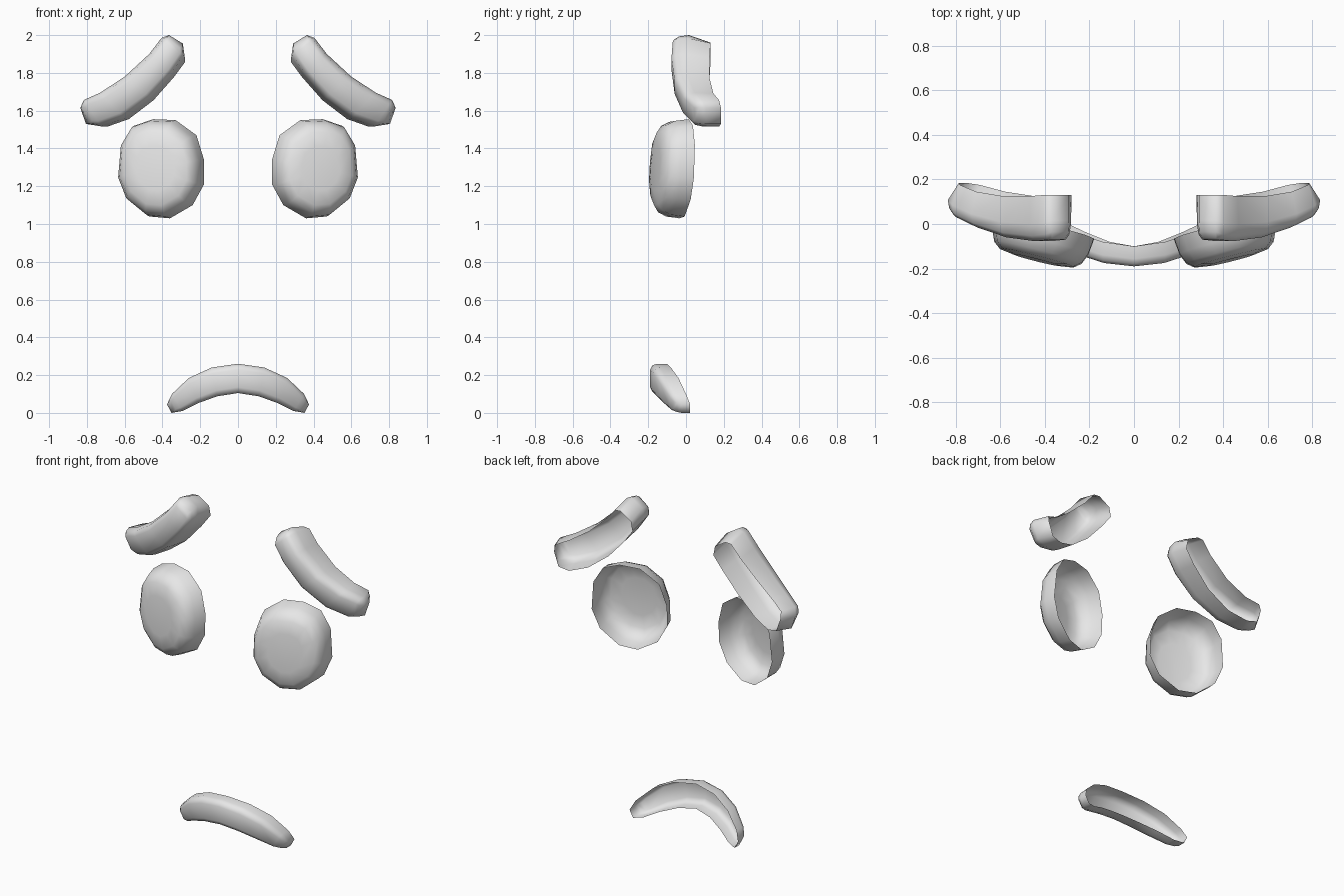
import bpy, bmesh
from mathutils import Vector

if "Cube" in bpy.data.objects:
    bpy.data.objects.remove(bpy.data.objects["Cube"])

grey = bpy.data.materials.new("plain_grey")
grey.diffuse_color = (0.8, 0.8, 0.8, 1)
grey.use_nodes = True
grey.node_tree.nodes["Principled BSDF"].inputs["Base Color"].default_value = grey.diffuse_color


def loft(name, loops, side=1):
    """Join closed loops from the open back rim to the front, then close the front with a strip."""
    bm = bmesh.new()
    rings = [[bm.verts.new((p[0] * side, p[1], p[2])) for p in lp] for lp in loops]
    n = len(rings[0])
    for a, b in zip(rings, rings[1:]):
        for i in range(n):
            j = (i + 1) % n
            bm.faces.new((a[i], a[j], b[j], b[i]))
    last = rings[-1]
    front = [bm.faces.new((last[i], last[i + 1], last[n - 2 - i], last[n - 1 - i]))
             for i in range(n // 2 - 1)]
    bmesh.ops.recalc_face_normals(bm, faces=bm.faces[:])
    if sum(f.normal.y * f.calc_area() for f in front) > 0:
        bmesh.ops.reverse_faces(bm, faces=bm.faces[:])
    for f in bm.faces:
        f.smooth = True
    me = bpy.data.meshes.new(name)
    bm.to_mesh(me)
    bm.free()
    me.materials.append(grey)
    ob = bpy.data.objects.new(name, me)
    bpy.context.collection.objects.link(ob)


def band_loops(stations, shift):
    """Stations hold upper x, z, lower x, z, front y, rim y; shift gives the rim offset."""
    def ring(depth, pinch, end_pull, rim):
        up, lo = [], []
        for k, (ux, uz, lx, lz, yf, yb) in enumerate(stations):
            y = yb + (yf - yb) * depth
            u, l = Vector((ux, y, uz)), Vector((lx, y, lz))
            if rim:
                s = Vector(shift(k / (len(stations) - 1)))
                u, l = u + s, l + s
            m = (u + l) / 2
            up.append(u.lerp(m, pinch))
            lo.append(l.lerp(m, pinch))
        for pts in (up, lo):
            pts[0] = pts[0].lerp(pts[1], end_pull)
            pts[-1] = pts[-1].lerp(pts[-2], end_pull)
        return up + lo[::-1]
    return [ring(0, 0, 0, True), ring(0.62, 0, 0, False),
            ring(0.88, 0.12, 0.2, False), ring(1, 0.4, 0.55, False)]


# Eyes: twelve-sided open dishes, turned slightly outward
eye_rim = [(-.22, .045), (-.18, .175), (-.07, .255), (.05, .26), (.15, .225), (.21, .125),
           (.225, -.05), (.18, -.165), (.07, -.255), (-.04, -.265), (-.16, -.195), (-.22, -.085)]


def eye_ring(scale, depth):
    return [(.40 + x * scale + .25 * depth,
             -.012 + .25 * x * scale + .05 * z * scale - depth,
             1.295 + z * scale) for x, z in eye_rim]


eye = [eye_ring(1, 0), eye_ring(.965, .07), eye_ring(.88, .115),
       eye_ring(.74, .14), eye_ring(.45, .15)]

# Brows: curved bars sweeping down and outward
brow = band_loops([
    (.365, 2.0, .292, 1.955, -.055, .13),
    (.405, 1.985, .282, 1.885, -.07, .13),
    (.47, 1.90, .345, 1.795, -.077, .125),
    (.60, 1.78, .46, 1.665, -.06, .125),
    (.73, 1.695, .60, 1.56, -.015, .145),
    (.815, 1.657, .725, 1.517, .03, .175),
    (.835, 1.615, .805, 1.53, .06, .185),
], lambda t: (-.05 * t * t, 0, -.04 * (1 - t) ** 2))

for side, label in ((1, "right"), (-1, "left")):
    loft("eye_" + label, eye, side)
    loft("brow_" + label, brow, side)

# Mouth: downturned arch, curving back at its ends
half = [(0, .26, 0, .105, -.19, -.10),
        (.14, .24, .11, .088, -.175, -.08),
        (.26, .185, .21, .052, -.138, -.04),
        (.35, .10, .295, .01, -.085, 0),
        (.376, .045, .352, .0, -.05, .022)]
mirrored = [(-a, b, -c, d, e, f) for a, b, c, d, e, f in half[:0:-1]]
loft("mouth", band_loops(mirrored + half, lambda t: (0, 0, 0)))
